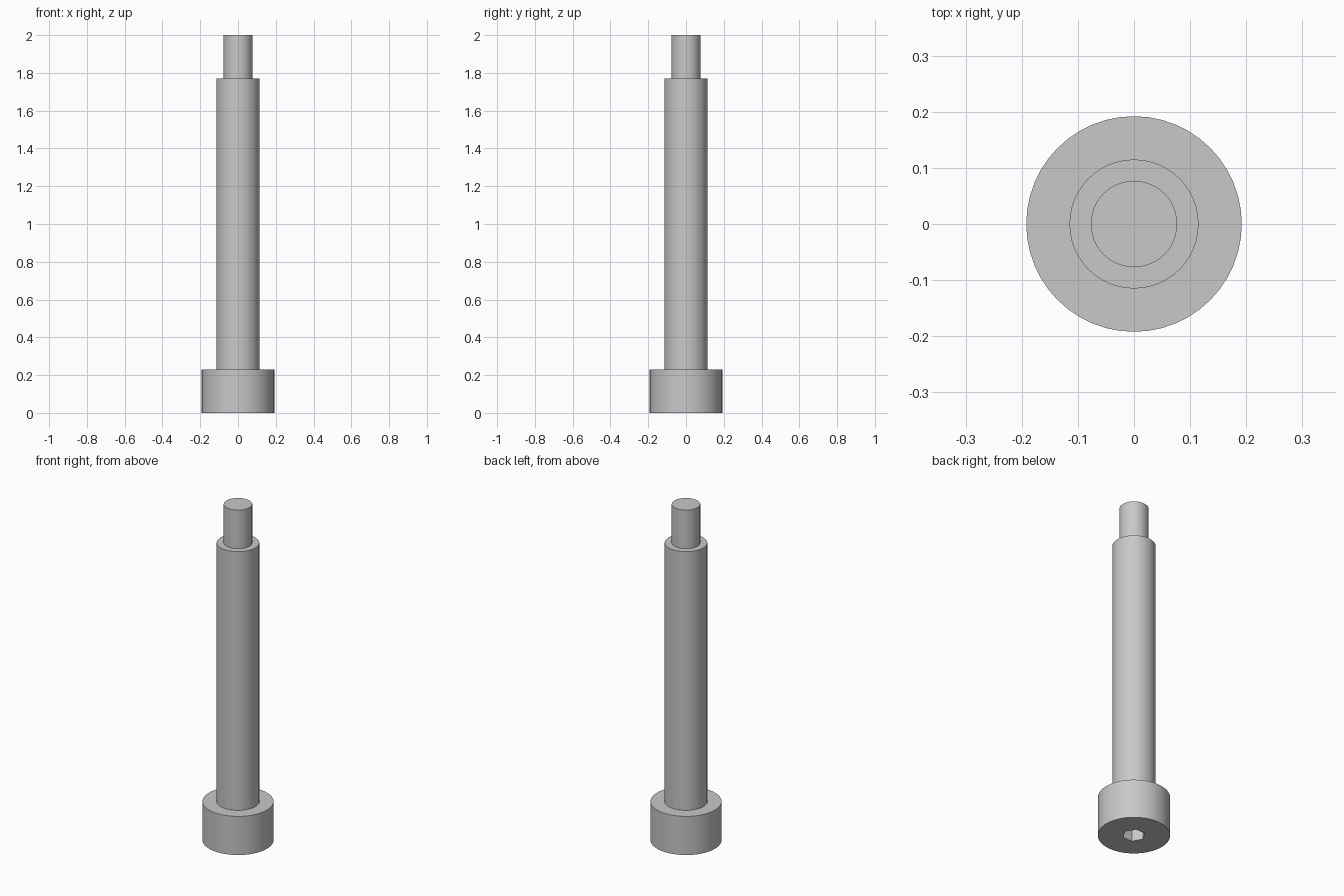
import bpy, bmesh, math

SIDES = 48

default = bpy.data.objects.get("Cube")
if default:
    bpy.data.objects.remove(default, do_unlink=True)

# Plain steel material
steel = bpy.data.materials.new("steel_grey")
steel.use_nodes = True
colour = (0.58, 0.58, 0.58, 1)
steel.diffuse_color = colour
steel.node_tree.nodes["Principled BSDF"].inputs["Base Color"].default_value = colour


def turned(name, profile, sides):
    """Solid turned around z from (radius, height) pairs, with flat end caps."""
    bm = bmesh.new()
    rings = []
    for r, z in profile:
        angles = [math.tau * i / sides for i in range(sides)]
        rings.append([bm.verts.new((r * math.cos(a), r * math.sin(a), z)) for a in angles])
    for low, high in zip(rings, rings[1:]):
        for i in range(sides):
            j = (i + 1) % sides
            bm.faces.new((low[i], low[j], high[j], high[i]))
    bm.faces.new(rings[0][::-1])
    bm.faces.new(rings[-1])
    mesh = bpy.data.meshes.new(name)
    bm.to_mesh(mesh)
    bm.free()
    mesh.materials.append(steel)
    obj = bpy.data.objects.new(name, mesh)
    bpy.context.collection.objects.link(obj)
    return obj


# Bolt: wide head, long shoulder and narrow end, turned in one piece
head, shoulder, tip = 0.192, 0.115, 0.077
bolt = turned("shoulder_bolt", [(head, 0), (head, 0.23), (shoulder, 0.23),
                                (shoulder, 1.77), (tip, 1.77), (tip, 2)], SIDES)

# Hexagonal drive socket in the underside of the head
cutter = turned("socket_cutter", [(0.062, -0.05), (0.062, 0.115)], 6)
cutter.hide_render = True
cut = bolt.modifiers.new("drive_socket", 'BOOLEAN')
cut.operation = 'DIFFERENCE'
cut.solver = 'EXACT'
cut.object = cutter

bpy.ops.object.select_all(action='DESELECT')
bpy.context.view_layer.objects.active = bolt
bolt.select_set(True)
bpy.ops.object.modifier_apply(modifier=cut.name)
bpy.data.objects.remove(cutter, do_unlink=True)

# Round walls smooth, rims and socket corners crisp
bpy.ops.object.shade_smooth_by_angle(angle=math.radians(30))
